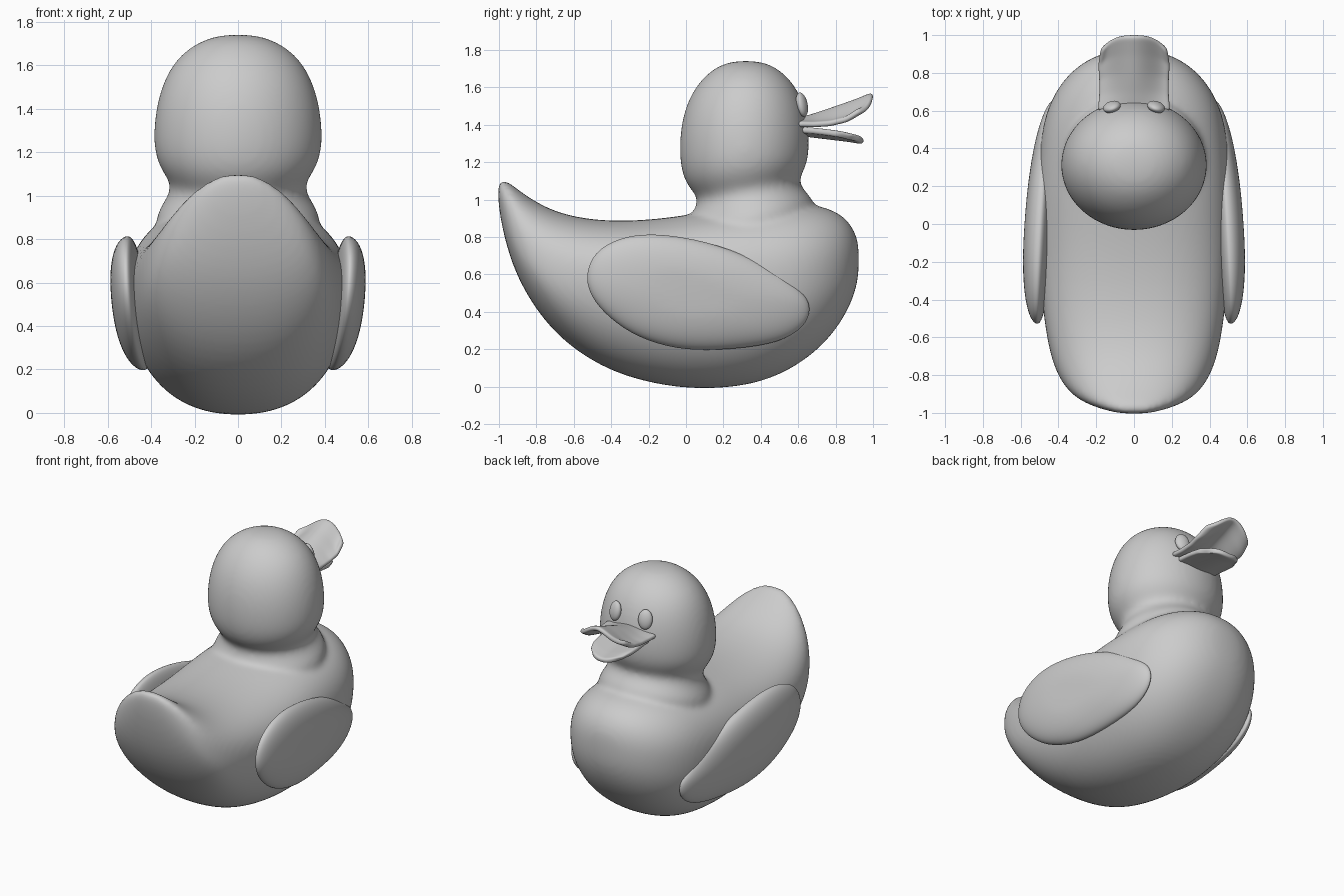
import bpy, bmesh, math

if "Cube" in bpy.data.objects:
    bpy.data.objects.remove(bpy.data.objects["Cube"])


def make(name, bm, smooth=True):
    bmesh.ops.recalc_face_normals(bm, faces=bm.faces)
    me = bpy.data.meshes.new(name)
    bm.to_mesh(me)
    bm.free()
    for p in me.polygons:
        p.use_smooth = smooth
    ob = bpy.data.objects.new(name, me)
    bpy.context.collection.objects.link(ob)
    return ob


def loft(bm, rings):
    """Skin a list of closed point rings and cap both ends."""
    vs = [[bm.verts.new(p) for p in r] for r in rings]
    n = len(vs[0])
    for a, b in zip(vs, vs[1:]):
        for i in range(n):
            j = (i + 1) % n
            bm.faces.new((a[i], a[j], b[j], b[i]))
    bm.faces.new(vs[0])
    bm.faces.new(vs[-1])


def spow(v, e):
    return math.copysign(abs(v) ** e, v)


N = 32
ANG = [2 * math.pi * i / N for i in range(N)]

# Body: slices along y (y, bottom, top, widest height, half width, top squareness)
slices = [(-1.005, 1.0, 1.08, 1.05, .06, 2.2), (-.99, .885, 1.108, 1.0, .14, 2.2),
          (-.955, .735, 1.1, .88, .25, 2.2), (-.9, .58, 1.055, .76, .34, 2.2),
          (-.8, .405, .985, .65, .41, 2.3), (-.65, .23, .915, .6, .458, 2.4),
          (-.4, .07, .88, .58, .492, 2.4), (-.1, -.005, .9, .57, .508, 2.4),
          (.15, -.018, .945, .57, .515, 2.4), (.4, .015, .97, .575, .505, 2.4),
          (.6, .11, .985, .6, .47, 2.3), (.75, .235, .963, .63, .39, 2.2),
          (.85, .375, .91, .65, .285, 2.2), (.905, .5, .83, .67, .17, 2.2),
          (.925, .61, .75, .68, .06, 2.2)]
rings = []
for y, lo, hi, zc, w, n in slices:
    ring = []
    for a in ANG:
        c, s = math.cos(a), math.sin(a)
        e = 2 / (n if s > 0 else 2.25)
        ring.append((w * spow(c, e), y, zc + (hi - zc if s > 0 else zc - lo) * spow(s, e)))
    rings.append(ring)
bm = bmesh.new()
loft(bm, rings)

# Head and tilted neck: (height, tilt, half width, back y, front y)
levels = [(.74, .16, .37, .04, .66), (.85, .16, .38, .01, .68),
          (.915, .16, .375, 0, .69), (.965, .16, .345, .025, .668),
          (1.01, .15, .318, .055, .63), (1.05, .15, .312, .062, .608),
          (1.085, .13, .33, .03, .613), (1.13, .09, .36, -.008, .633),
          (1.19, .04, .383, -.03, .65),
          (1.27, 0, .39, -.036, .66), (1.38, 0, .383, -.03, .657),
          (1.5, 0, .355, -.003, .635), (1.6, 0, .306, .048, .59),
          (1.67, 0, .24, .11, .53), (1.72, 0, .155, .18, .46),
          (1.742, 0, .06, .265, .375)]
rings = []
for z, t, w, y0, y1 in levels:
    c, r = (y0 + y1) / 2, (y1 - y0) / 2
    rings.append([(w * math.cos(a), c + r * math.sin(a), z + t * r * math.sin(a)) for a in ANG])
loft(bm, rings)

# Fuse body and head into one smooth skin
body = make("body_and_head", bm)
m = body.modifiers.new("round", 'SUBSURF')
m.levels = m.render_levels = 2
m = body.modifiers.new("fuse", 'REMESH')
m.mode = 'VOXEL'
m.voxel_size = .016
m.use_smooth_shade = True
m = body.modifiers.new("soften", 'SMOOTH')
m.factor = .5
m.iterations = 14

# Wings: domed egg outline in the y-z plane, leaning with the body side
outline = [(-.54, .6), (-.495, .72), (-.365, .797), (-.2, .822), (0, .8), (.2, .75),
           (.4, .667), (.555, .567), (.645, .485), (.67, .42), (.65, .338), (.555, .26),
           (.4, .213), (.1, .188), (-.1, .208), (-.3, .28), (-.45, .4), (-.52, .5)]
CY, CZ = .02, .5
for side, name in ((1, "right_wing"), (-1, "left_wing")):
    rings = []
    for k in range(1, 16):
        t = math.pi * k / 16
        s = math.sin(t) ** .7
        bulge = math.cos(t) * (.088 if k < 8 else .06)
        ring = []
        for y, z in outline:
            py, pz = CY + (y - CY) * s, CZ + (z - CZ) * s
            ring.append((side * (.488 + .09 * (pz - .5) - .06 * py + bulge
                                 - .18 * (pz - .5) ** 2 - .05 * py ** 2), py, pz))
        rings.append(ring)
    bm = bmesh.new()
    loft(bm, rings)
    wing = make(name, bm)
    m = wing.modifiers.new("round", 'SUBSURF')
    m.levels = m.render_levels = 2

# Eyes: flattened ovals on the face
for side, name in ((1, "right_eye"), (-1, "left_eye")):
    bm = bmesh.new()
    bmesh.ops.create_uvsphere(bm, u_segments=24, v_segments=16, radius=1)
    eye = make(name, bm)
    eye.scale = (.048, .028, .066)
    eye.location = (side * .117, .62, 1.508)
    eye.rotation_euler = (math.radians(12), 0, math.radians(-18 * side))


def lerp(pts, u):
    f = u * (len(pts) - 1)
    i = min(int(f), len(pts) - 2)
    return pts[i] + (pts[i + 1] - pts[i]) * (f - i)


# Bill halves: curved sheets given thickness
def bill(name, y0, y1, mid, edge, width, thick):
    bm = bmesh.new()
    nu, nv = 12, 12
    grid = []
    for i in range(nu + 1):
        u = i / nu
        row = []
        for j in range(nv + 1):
            v = 2 * j / nv - 1
            k = .5 - .5 * math.cos(math.pi * v)
            y = y0 + (y1 - y0 - .075 * abs(v) ** 3) * u
            z = lerp(mid, u) * (1 - k) + lerp(edge, u) * k
            w = lerp(width, u)
            row.append(bm.verts.new((w * v, y, z)))
        grid.append(row)
    for a, b in zip(grid, grid[1:]):
        for j in range(nv):
            bm.faces.new((a[j], a[j + 1], b[j + 1], b[j]))
    ob = make(name, bm)
    m = ob.modifiers.new("thickness", 'SOLIDIFY')
    m.thickness = thick
    m.offset = 0
    m = ob.modifiers.new("round", 'SUBSURF')
    m.levels = m.render_levels = 2


bill("upper_bill", .6, 1.0, [1.42, 1.45, 1.485, 1.52, 1.56],
     [1.403, 1.40, 1.405, 1.425, 1.48], [.192, .185, .185, .19, .175], .032)
bill("lower_bill", .62, .95, [1.355, 1.345, 1.335, 1.325, 1.312],
     [1.373, 1.368, 1.36, 1.35, 1.33], [.155, .155, .155, .15, .12], .034)
